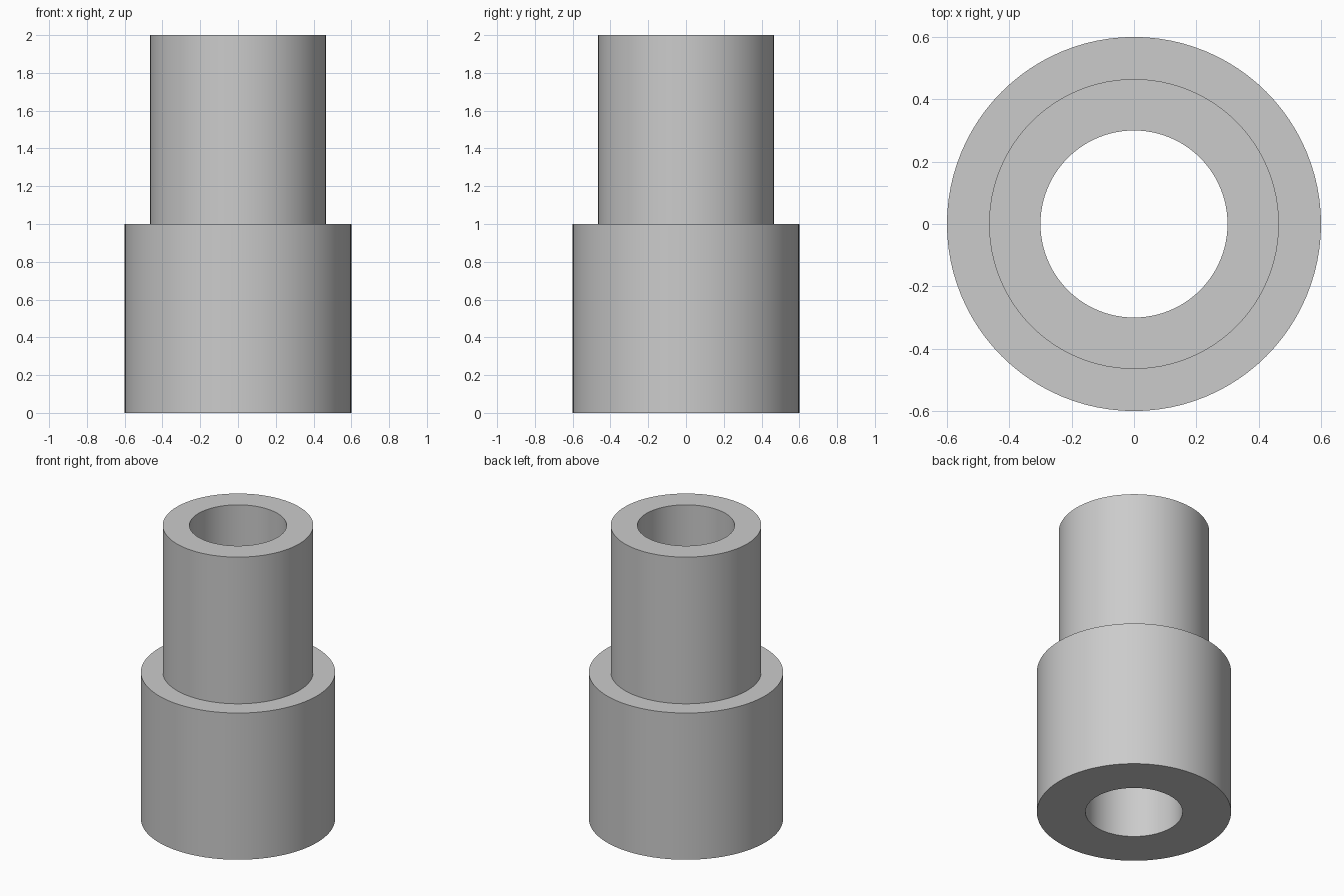
import bpy
import bmesh
from math import cos, sin, tau, radians

cube = bpy.data.objects.get("Cube")
if cube:
    bpy.data.objects.remove(cube, do_unlink=True)

SIDES = 96
BORE, SPIGOT, BODY = 0.3, 0.465, 0.6
STEP, TOP = 1.0, 2.0

# Plain grey material
grey = bpy.data.materials.new("plain grey")
grey.use_nodes = True
colour = (0.6, 0.6, 0.6, 1)
grey.diffuse_color = colour
grey.node_tree.nodes["Principled BSDF"].inputs["Base Color"].default_value = colour


def lathe(name, profile):
    """Revolve a closed (radius, height) profile around z."""
    bm = bmesh.new()
    rings = [[bm.verts.new((r * cos(tau * i / SIDES), r * sin(tau * i / SIDES), z))
              for i in range(SIDES)] for r, z in profile]
    for a, b in zip(rings, rings[1:] + rings[:1]):
        for i in range(SIDES):
            j = (i + 1) % SIDES
            bm.faces.new((a[i], a[j], b[j], b[i]))
    bmesh.ops.recalc_face_normals(bm, faces=bm.faces)
    mesh = bpy.data.meshes.new(name)
    bm.to_mesh(mesh)
    bm.free()
    mesh.materials.append(grey)
    obj = bpy.data.objects.new(name, mesh)
    bpy.context.collection.objects.link(obj)
    return obj


# Stepped sleeve: wide body, narrower spigot, straight through bore
sleeve = lathe("stepped_sleeve", [
    (BORE, 0), (BODY, 0), (BODY, STEP),
    (SPIGOT, STEP), (SPIGOT, TOP), (BORE, TOP),
])

# Smooth walls with sharp rims
bpy.ops.object.select_all(action='DESELECT')
sleeve.select_set(True)
bpy.context.view_layer.objects.active = sleeve
bpy.ops.object.shade_smooth_by_angle(angle=radians(30))
